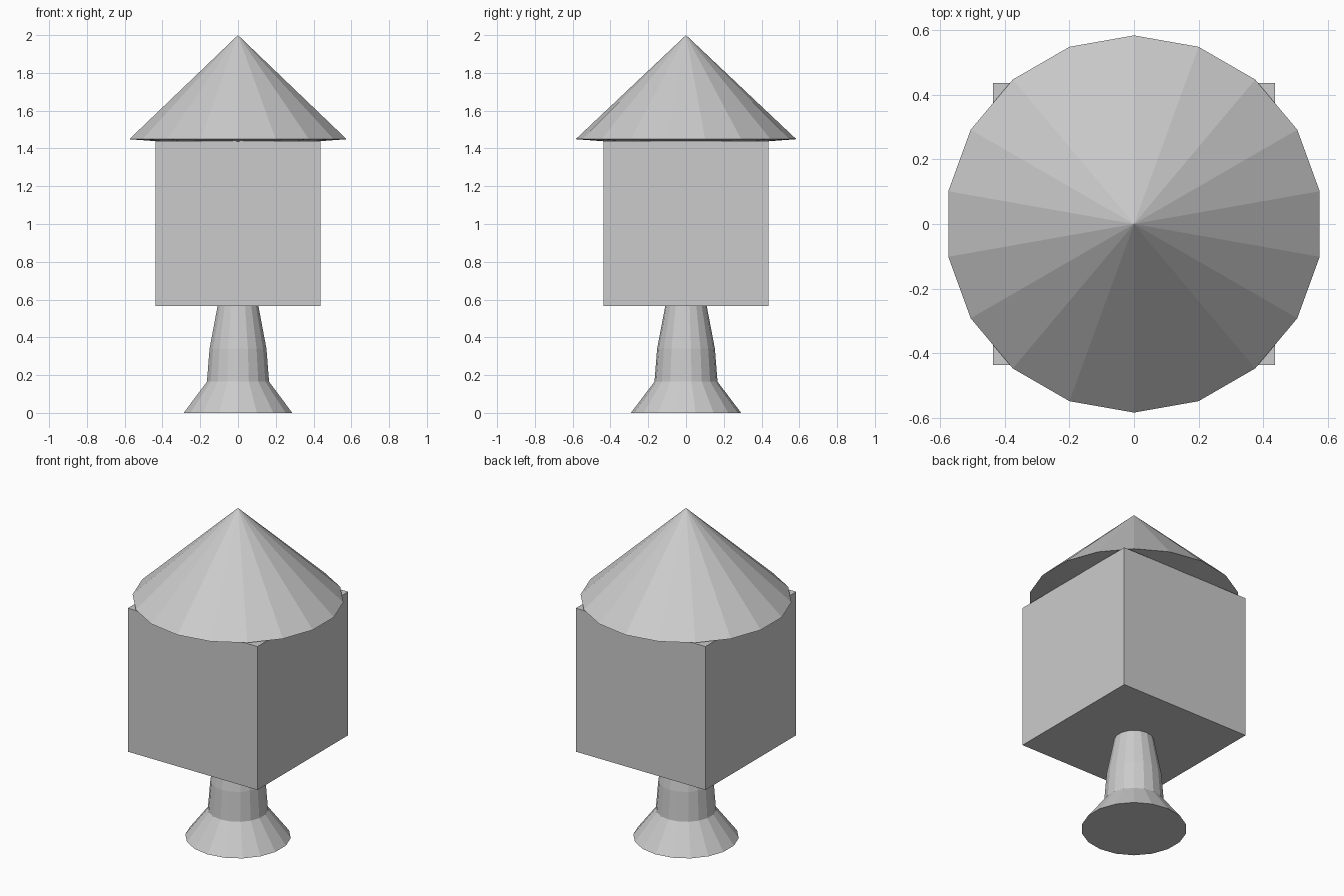
import bpy, bmesh
from math import sin, cos, tau

if "Cube" in bpy.data.objects:
    bpy.data.objects.remove(bpy.data.objects["Cube"])

SIDES = 18


def finish(name, bm):
    bmesh.ops.recalc_face_normals(bm, faces=bm.faces)
    mesh = bpy.data.meshes.new(name)
    bm.to_mesh(mesh)
    bm.free()
    obj = bpy.data.objects.new(name, mesh)
    bpy.context.collection.objects.link(obj)
    return obj


def lathe(name, profile):
    """Flat-sided solid of revolution from (radius, z) points, capped at both ends."""
    bm = bmesh.new()
    rings = []
    for r, z in profile:
        if r == 0:
            rings.append([bm.verts.new((0, 0, z))] * SIDES)
        else:
            rings.append([bm.verts.new((r * sin(tau * i / SIDES), r * cos(tau * i / SIDES), z))
                          for i in range(SIDES)])
    for low, high in zip(rings, rings[1:]):
        for i in range(SIDES):
            j = (i + 1) % SIDES
            quad = dict.fromkeys((low[i], low[j], high[j], high[i]))
            bm.faces.new(list(quad))
    for ring, (r, z) in ((rings[0], profile[0]), (rings[-1], profile[-1])):
        if r > 0:
            bm.faces.new(ring)
    return finish(name, bm)


# Flared foot and tapering post
lathe("pedestal", [(0.292, 0), (0.167, 0.165), (0.153, 0.34), (0.109, 0.57)])

# Cubic body
bm = bmesh.new()
bmesh.ops.create_cube(bm, size=0.874)
body = finish("body", bm)
body.location.z = 0.565 + 0.437

# Conical roof with a very shallow underside resting on the body
lathe("roof", [(0.437, 1.438), (0.584, 1.449), (0, 2.0)])
